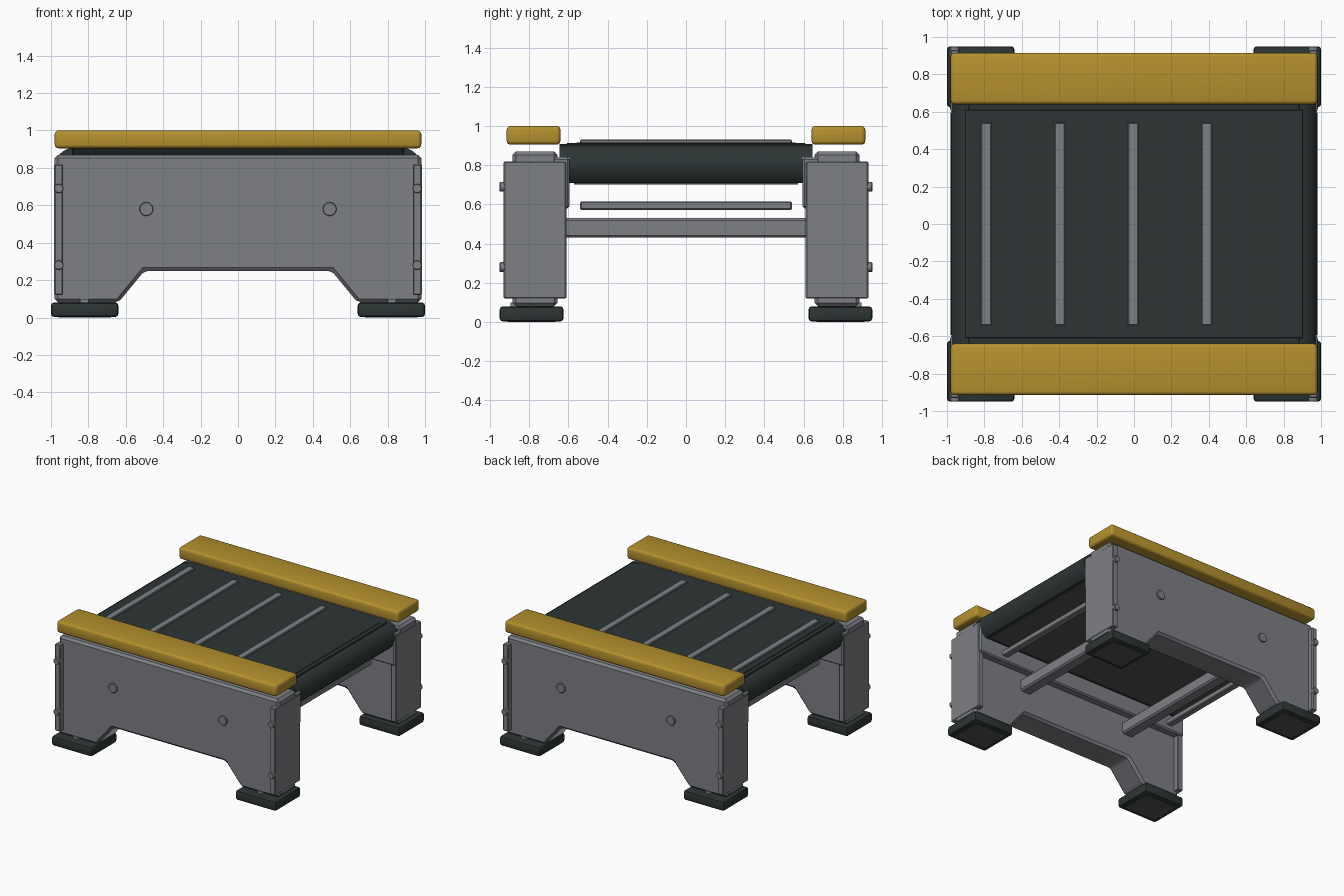
import bpy, bmesh, math
from mathutils import Matrix

if "Cube" in bpy.data.objects:
    bpy.data.objects.remove(bpy.data.objects["Cube"], do_unlink=True)


def material(name, rgb):
    m = bpy.data.materials.new(name)
    m.use_nodes = True
    m.diffuse_color = (*rgb, 1)
    m.node_tree.nodes["Principled BSDF"].inputs["Base Color"].default_value = (*rgb, 1)
    return m


YELLOW = material("yellow_paint", (0.46, 0.28, 0.027))
STEEL = material("grey_steel", (0.205, 0.214, 0.23))
RUBBER = material("black_rubber", (0.026, 0.036, 0.035))
UNDER = material("dark_grey_underside", (0.085, 0.085, 0.085))


def finish(name, bm, mat, bevel=0.0, segments=2):
    """Bevel the sharp edges, shade and link one part."""
    bmesh.ops.recalc_face_normals(bm, faces=bm.faces)
    if bevel:
        sharp = [e for e in bm.edges if e.calc_face_angle(0) > math.radians(25)]
        bmesh.ops.bevel(bm, geom=sharp, offset=bevel, segments=segments,
                        profile=0.5, affect="EDGES", clamp_overlap=True)
    me = bpy.data.meshes.new(name)
    bm.to_mesh(me)
    bm.free()
    me.materials.append(mat)
    me.shade_smooth()
    me.set_sharp_from_angle(angle=math.radians(30))
    ob = bpy.data.objects.new(name, me)
    bpy.context.scene.collection.objects.link(ob)
    return ob


def box(name, xs, ys, zs, mat, bevel=0.0, segments=2):
    bm = bmesh.new()
    bmesh.ops.create_cube(bm, size=1)
    for v in bm.verts:
        for i, (a, b) in enumerate((xs, ys, zs)):
            v.co[i] = (a + b) / 2 + v.co[i] * (b - a)
    return finish(name, bm, mat, bevel, segments)


def extrude_xz(name, profile, y0, y1, mat, bevel=0.0, segments=1):
    bm = bmesh.new()
    face = bm.faces.new([bm.verts.new((x, y0, z)) for x, z in profile])
    new = bmesh.ops.extrude_face_region(bm, geom=[face])["geom"]
    bmesh.ops.translate(bm, vec=(0, y1 - y0, 0),
                        verts=[v for v in new if isinstance(v, bmesh.types.BMVert)])
    return finish(name, bm, mat, bevel, segments)


def bolt(name, x, z, y0, y1, radius, mat):
    bm = bmesh.new()
    bmesh.ops.create_cone(bm, cap_ends=True, segments=20, radius1=radius, radius2=radius,
                          depth=abs(y1 - y0),
                          matrix=Matrix.Translation((x, (y0 + y1) / 2, z))
                          @ Matrix.Rotation(math.pi / 2, 4, "X"))
    return finish(name, bm, mat, 0.003, 1)


def span(s, a, b):
    return tuple(sorted((s * a, s * b)))


# Side panels with arched bottoms, and everything fixed to them
half = [(0.5, 0.25), (0.64, 0.08), (0.98, 0.08), (0.98, 0.87)]
panel = half + [(-x, z) for x, z in reversed(half)]
for sy, side in ((-1, "front"), (1, "back")):
    extrude_xz(side + "_panel", panel, *span(sy, 0.655, 0.885), STEEL, 0.018)
    box(side + "_rail", (-0.98, 0.98), span(sy, 0.594, 0.68), (0.58, 0.84), STEEL, 0.01, 1)
    box(side + "_plank", (-0.98, 0.98), span(sy, 0.64, 0.915), (0.905, 1.0), YELLOW, 0.02, 3)
    for sx, end in ((-1, "right"), (1, "left")):
        tag = f"{side}_{end}_"
        box(tag + "end_plate", span(sx, 0.935, 0.983), span(sy, 0.61, 0.93),
            (0.12, 0.82), STEEL, 0.006, 1)
        box(tag + "foot", span(sx, 0.64, 1.0), span(sy, 0.625, 0.95), (0.003, 0.08), RUBBER, 0.016)
        box(tag + "foot_pad", span(sx, 0.68, 0.96), span(sy, 0.665, 0.91), (0, 0.006), UNDER)
        box(tag + "foot_clip", span(sx, 0.8, 0.845), span(sy, 0.87, 0.895), (0.075, 0.1), STEEL)
        bolt(tag + "panel_bolt", sx * 0.49, 0.58, sy * 0.88, sy * 0.898, 0.037, STEEL)
        for z, level in ((0.28, "lower"), (0.69, "upper")):
            bolt(tag + level + "_bolt", sx * 0.958, z, sy * 0.92, sy * 0.95, 0.025, STEEL)

# Cross bars between the panels
for sx, end in ((-1, "right"), (1, "left")):
    box(end + "_cross_bar", span(sx, 0.44, 0.54), (-0.67, 0.67), (0.43, 0.53), STEEL, 0.012, 1)

# Belt bed with rounded ends
curve = [(0.885 + 0.095 * math.sin(a), 0.80 + 0.105 * math.cos(a))
         for a in (math.pi / 2 * i / 8 for i in range(9))]
end = curve + [(0.965, 0.745), (0.93, 0.71)]
bed = extrude_xz("belt_bed", end + [(-x, z) for x, z in reversed(end)], -0.595, 0.595, RUBBER)
box("belt_underside", (-0.9, 0.9), (-0.57, 0.57), (0.702, 0.709), UNDER)

# Flared cover over the bed, with a raised centre
bm = bmesh.new()
bmesh.ops.create_cube(bm, size=2)
for v in bm.verts:
    top = v.co.z > 0
    v.co = (v.co.x * (0.88 if top else 0.905), v.co.y * (0.65 if top else 0.61),
            0.908 if top else 0.842)
finish("belt_cover", bm, RUBBER, 0.006, 1)
box("belt_frame", (-0.905, 0.905), (-0.61, 0.61), (0.89, 0.912), RUBBER, 0.004, 1)
box("belt_surface", (-0.87, 0.87), (-0.56, 0.56), (0.9, 0.916), RUBBER, 0.002, 1)

# Curved guards reaching out to the planks at both ends
for sx, name in ((-1, "right"), (1, "left")):
    shape = [(sx * x, z) for x, z in curve[:7]] + [(sx * 0.885, 0.842)]
    extrude_xz(name + "_guard", shape, -0.645, 0.645, RUBBER)

# Slats on top of the belt and on its return side
for i in range(4):
    x = -0.79 + 0.393 * i
    box(f"top_slat_{i + 1}", (x - 0.027, x + 0.027), (-0.54, 0.54), (0.9, 0.93), STEEL, 0.004, 1)
for x, name in ((-0.79, "right"), (0.79, "left")):
    box(name + "_return_slat", (x - 0.027, x + 0.027), (-0.54, 0.54), (0.572, 0.616), STEEL, 0.006, 1)
